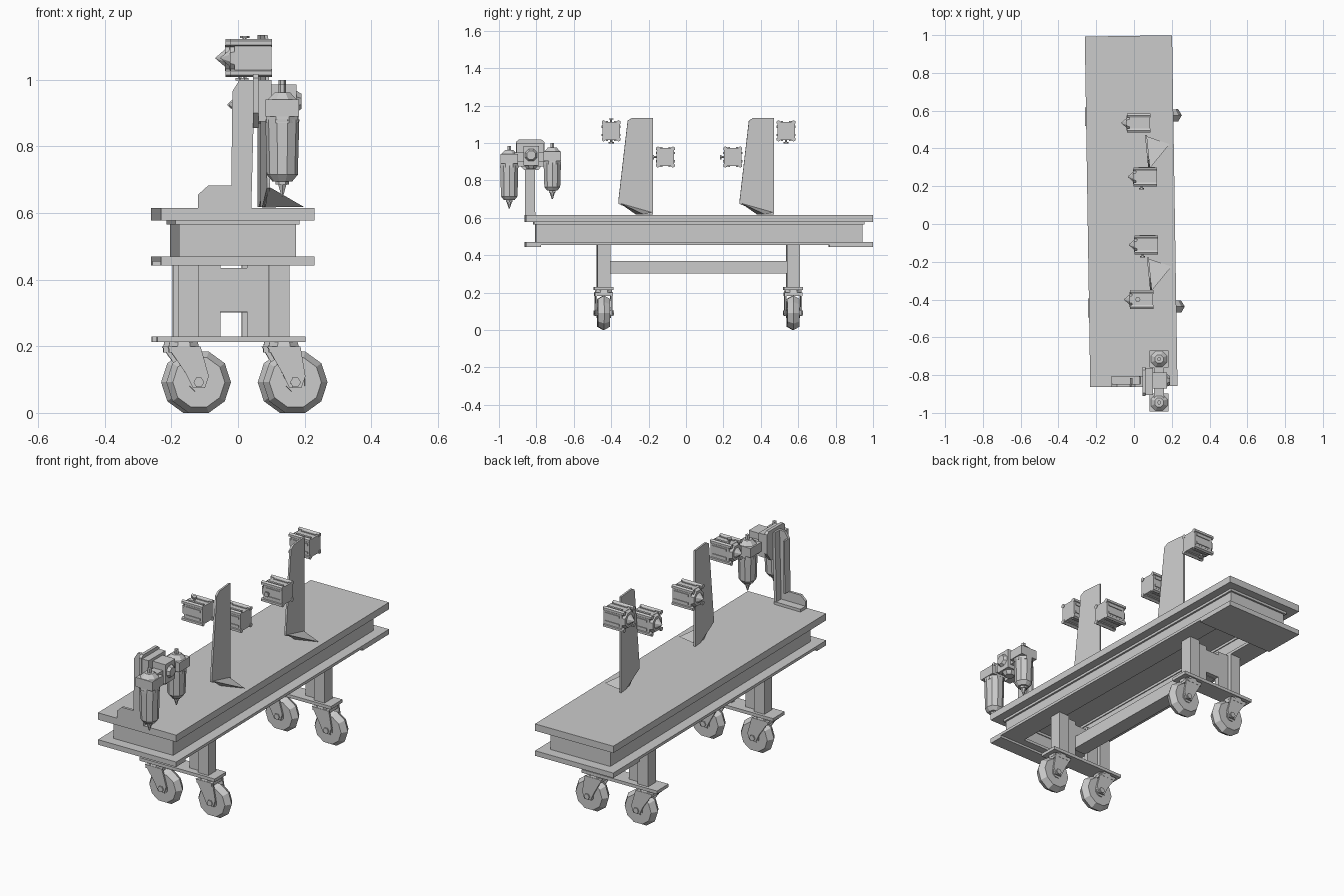
import bpy, bmesh, math
from mathutils import Matrix, Vector

cube = bpy.data.objects.get("Cube")
if cube:
    bpy.data.objects.remove(cube, do_unlink=True)

grey = bpy.data.materials.new("plain_grey")
grey.use_nodes = True
GREY = (0.6, 0.6, 0.6, 1)
grey.diffuse_color = GREY
grey.node_tree.nodes["Principled BSDF"].inputs["Base Color"].default_value = GREY

SKEW = Matrix.Rotation(0.0155, 4, 'Z')   # the bench stands slightly turned
AXES = {'x': Vector((1, 0, 0)), 'y': Vector((0, 1, 0)), 'z': Vector((0, 0, 1))}


class Part:
    """Collects simple solids into one named mesh object."""

    def __init__(self, name):
        self.name, self.bm = name, bmesh.new()

    def box(self, x0, x1, y0, y1, z0, z1):
        size = Matrix.Diagonal((x1 - x0, y1 - y0, z1 - z0, 1))
        mid = Matrix.Translation(((x0 + x1) / 2, (y0 + y1) / 2, (z0 + z1) / 2))
        bmesh.ops.create_cube(self.bm, size=1, matrix=mid @ size)
        return self

    def prism(self, points, axis, a, b):
        """Extrude an outline along x (points are y, z) or y (points are x, z)."""
        def place(p, t):
            return (t, p[0], p[1]) if axis == 'x' else (p[0], t, p[1])
        ends = [[self.bm.verts.new(place(p, t)) for p in points] for t in (a, b)]
        self.bm.faces.new(ends[0])
        self.bm.faces.new(ends[1][::-1])
        for i in range(len(points)):
            j = (i + 1) % len(points)
            self.bm.faces.new((ends[0][i], ends[1][i], ends[1][j], ends[0][j]))
        return self

    def cone(self, start, axis, length, r1, r2, sides=8, turn=0.5):
        direction = AXES[axis] * length
        rot = Vector((0, 0, 1)).rotation_difference(direction).to_matrix().to_4x4()
        mat = (Matrix.Translation(Vector(start) + direction / 2) @ rot
               @ Matrix.Rotation(turn * math.tau / sides, 4, 'Z'))
        bmesh.ops.create_cone(self.bm, cap_ends=True, segments=sides, radius1=r1,
                              radius2=r2, depth=abs(length), matrix=mat)
        return self

    def done(self, matrix=None):
        bmesh.ops.remove_doubles(self.bm, verts=self.bm.verts, dist=1e-5)
        bmesh.ops.recalc_face_normals(self.bm, faces=self.bm.faces)
        if matrix:
            self.bm.transform(matrix)
        mesh = bpy.data.meshes.new(self.name)
        self.bm.to_mesh(mesh)
        self.bm.free()
        mesh.materials.append(grey)
        obj = bpy.data.objects.new(self.name, mesh)
        bpy.context.collection.objects.link(obj)


# Bench: top slab, recessed rails and lower flange ring
X0, X1, Y0, Y1 = -0.245, 0.217, -0.86, 0.996
Part("bench_top").box(X0, X1, Y0, Y1, 0.578, 0.615).done(SKEW)


def ring(name, inset, width, z0, z1):
    a, b, c, d = X0 + inset, X1 - inset, Y0 + inset, Y1 - inset
    part = Part(name)
    part.box(a, a + width, c, d, z0, z1).box(b - width, b, c, d, z0, z1)
    part.box(a + width, b - width, c, c + width, z0, z1)
    part.box(a + width, b - width, d - width, d, z0, z1).done(SKEW)


ring("rail_web", 0.055, 0.015, 0.465, 0.578)
ring("rail_upper_lip", 0.045, 0.03, 0.565, 0.578)
ring("rail_flange", 0, 0.12, 0.455, 0.47)
Part("end_plate_back").box(X0, X1, 0.765, Y1, 0.443, 0.455).done(SKEW)
Part("end_plate_front").box(X0, X1, Y0, -0.78, 0.443, 0.455).done(SKEW)


# Legs: two posts, a recessed panel with a cut-out, and a foot plate
def leg(name, y):
    part = Part(name)
    for x0, x1 in ((-0.187, -0.125), (0.085, 0.147)):
        part.box(x0, x1, y - 0.034, y + 0.034, 0.23, 0.455)
    for x0, x1 in ((-0.125, -0.06), (0.02, 0.085)):
        part.box(x0, x1, y - 0.012, y + 0.012, 0.23, 0.455)
    part.box(-0.06, 0.02, y - 0.012, y + 0.012, 0.305, 0.435)
    part.box(-0.25, 0.195, y - 0.05, y + 0.05, 0.213, 0.23).done(SKEW)


# Casters: swivel, raked fork cheeks, tyre and hub
def caster(name, y, swivel_x, hub_x):
    fork = Part(name + "_fork")
    fork.cone((swivel_x, y, 0.195), 'z', 0.02, 0.05, 0.045)
    fork.box(swivel_x - 0.045, swivel_x + 0.045, y - 0.047, y + 0.047, 0.182, 0.2)
    cheek = [(swivel_x - 0.05, 0.2), (swivel_x + 0.05, 0.2), (hub_x + 0.03, 0.11),
             (hub_x + 0.018, 0.075), (hub_x - 0.018, 0.075), (hub_x - 0.04, 0.12)]
    for side in (-1, 1):
        fork.prism(cheek, 'y', y + side * 0.037, y + side * 0.046)
    fork.cone((hub_x, y - 0.052, 0.092), 'y', 0.104, 0.016, 0.016, 6).done(SKEW)
    wheel = Part(name + "_wheel")
    for side in (-1, 1):
        wheel.cone((hub_x, y, 0.092), 'y', side * 0.032, 0.097, 0.078, 10)
        wheel.cone((hub_x, y, 0.092), 'y', side * 0.036, 0.035, 0.03)
    wheel.done(SKEW)


for end, y in (("front", -0.441), ("back", 0.572)):
    leg(end + "_leg", y)
    caster(end + "_right_caster", y, -0.17, -0.125)
    caster(end + "_left_caster", y, 0.13, 0.165)
Part("leg_stretcher").box(-0.06, 0.02, -0.43, 0.56, 0.302, 0.37).done(SKEW)


# Fins: thin tapered plates with a folded triangular foot
def fin(name, x, y):
    blade = [(-0.135, 1.12), (-0.11, 1.135), (0, 1.135), (0, 0.618),
             (-0.05, 0.618), (-0.185, 0.675), (-0.185, 0.69)]
    place = Matrix.Translation((x, y, 0)) @ Matrix.Rotation(0.1, 4, 'Z')
    part = Part(name).prism(blade, 'x', 0, 0.01)
    corners = [(0.005, -0.18, 0.68), (0.125, -0.06, 0.618), (0.005, -0.005, 0.63),
               (0.005, -0.09, 0.617)]
    v = [part.bm.verts.new(c) for c in corners]
    for tri in ((0, 1, 2), (0, 3, 1), (1, 3, 2), (0, 2, 3)):
        part.bm.faces.new([v[i] for i in tri])
    part.done(place)


fin("front_fin", 0.068, -0.178)
fin("back_fin", 0.058, 0.47)


# Motor heads: ribbed square bodies with corner rods and a nose cone
def motor(name, x, y, z, knobs):
    part = Part(name)
    part.box(x, x + 0.11, y - 0.036, y + 0.036, z - 0.048, z + 0.048)
    part.box(x, x + 0.11, y - 0.047, y + 0.047, z - 0.036, z + 0.036)
    for rib in (-0.022, 0.022):
        part.box(x + 0.015, x + 0.1, y - 0.051, y + 0.051, z + rib - 0.006, z + rib + 0.006)
        part.box(x + 0.015, x + 0.1, y + rib - 0.006, y + rib + 0.006, z - 0.053, z + 0.053)
    part.cone((x - 0.014, y, z), 'x', 0.014, 0.042, 0.05)
    for sy in (-1, 1):
        for sz in (-1, 1):
            part.cone((x - 0.012, y + sy * 0.04, z + sz * 0.045), 'x', 0.124, 0.012, 0.012, 6)
    part.cone((x - 0.012, y, z), 'x', -0.03, 0.03, 0.002)
    for axis, sign in knobs:
        part.cone(Vector((x + 0.03, y, z)) + AXES[axis] * sign * 0.045, axis,
                  sign * 0.017, 0.006, 0.006, 6)
        part.cone(Vector((x + 0.03, y, z)) + AXES[axis] * sign * 0.06, axis,
                  sign * 0.007, 0.014, 0.014, 6)
    part.done()


motor("front_upper_motor", -0.01, -0.4, 1.065, (('z', 1), ('z', -1)))
motor("front_lower_motor", 0.015, -0.11, 0.925, (('y', -1),))
motor("back_lower_motor", 0.01, 0.25, 0.925, (('y', -1),))
motor("back_upper_motor", -0.025, 0.535, 1.065, (('z', -1),))

# Bracket column: foot, upright channel and mounting plate
outline = [(-0.12, 0.615), (-0.12, 0.655), (-0.09, 0.682), (-0.02, 0.682), (-0.017, 0.965),
           (0.005, 1.0), (0.05, 1.0), (0.04, 0.615)]
column = Part("bracket_column").prism(outline, 'y', -0.862, -0.848)
column.prism([(0.025, 0.615), (0.035, 1.0), (0.05, 1.0), (0.04, 0.615)], 'y', -0.848, -0.808)
column.box(-0.12, 0.035, -0.85, -0.805, 0.615, 0.63)
column.prism([(-0.02, 0.682), (-0.017, 0.965), (-0.008, 0.965), (-0.01, 0.682)],
             'y', -0.848, -0.815).done()
plate = [(-0.91, 0.9), (-0.91, 1.005), (-0.895, 1.018), (-0.772, 1.018), (-0.757, 1.005),
         (-0.757, 0.9), (-0.79, 0.855), (-0.865, 0.855)]
Part("mounting_plate").prism(plate, 'x', 0.045, 0.062).done()

# Regulator block between the filters
block = Part("regulator_block").box(0.062, 0.175, -0.87, -0.785, 0.88, 0.985)
block.box(0.062, 0.1, -0.905, -0.762, 0.875, 1.0)
block.box(0.105, 0.16, -0.92, -0.74, 0.9, 0.95)
block.cone((0.13, -0.828, 0.86), 'z', 0.03, 0.025, 0.045)
block.cone((0.175, -0.828, 0.935), 'x', 0.015, 0.035, 0.025).done()


# Filters: cap with stem, faceted bowl and a pointed drain
def bowl(name, y, top, bottom, r):
    part = Part(name)
    part.box(0.083, 0.183, y - r * 0.95, y + r * 0.95, top - 0.06, top - 0.01)
    part.cone((0.133, y, top - 0.01), 'z', 0.022, r * 0.95, r * 0.5)
    part.cone((0.133, y, top + 0.01), 'z', 0.025, 0.011, 0.011, 6)
    part.cone((0.133, y, top - 0.08), 'z', 0.03, r * 1.05, r)
    part.cone((0.133, y, bottom + 0.02), 'z', top - bottom - 0.09, r * 0.93, r * 1.02, 10)
    part.cone((0.133, y, bottom), 'z', 0.02, r * 0.6, r * 0.93, 10)
    part.cone((0.133, y, bottom - 0.01), 'z', 0.012, 0.02, 0.02, 6)
    part.cone((0.133, y, bottom - 0.01), 'z', -0.035, 0.014, 0.003, 6).done()


bowl("front_filter", -0.945, 0.95, 0.695, 0.05)
bowl("back_filter", -0.715, 0.965, 0.745, 0.048)
